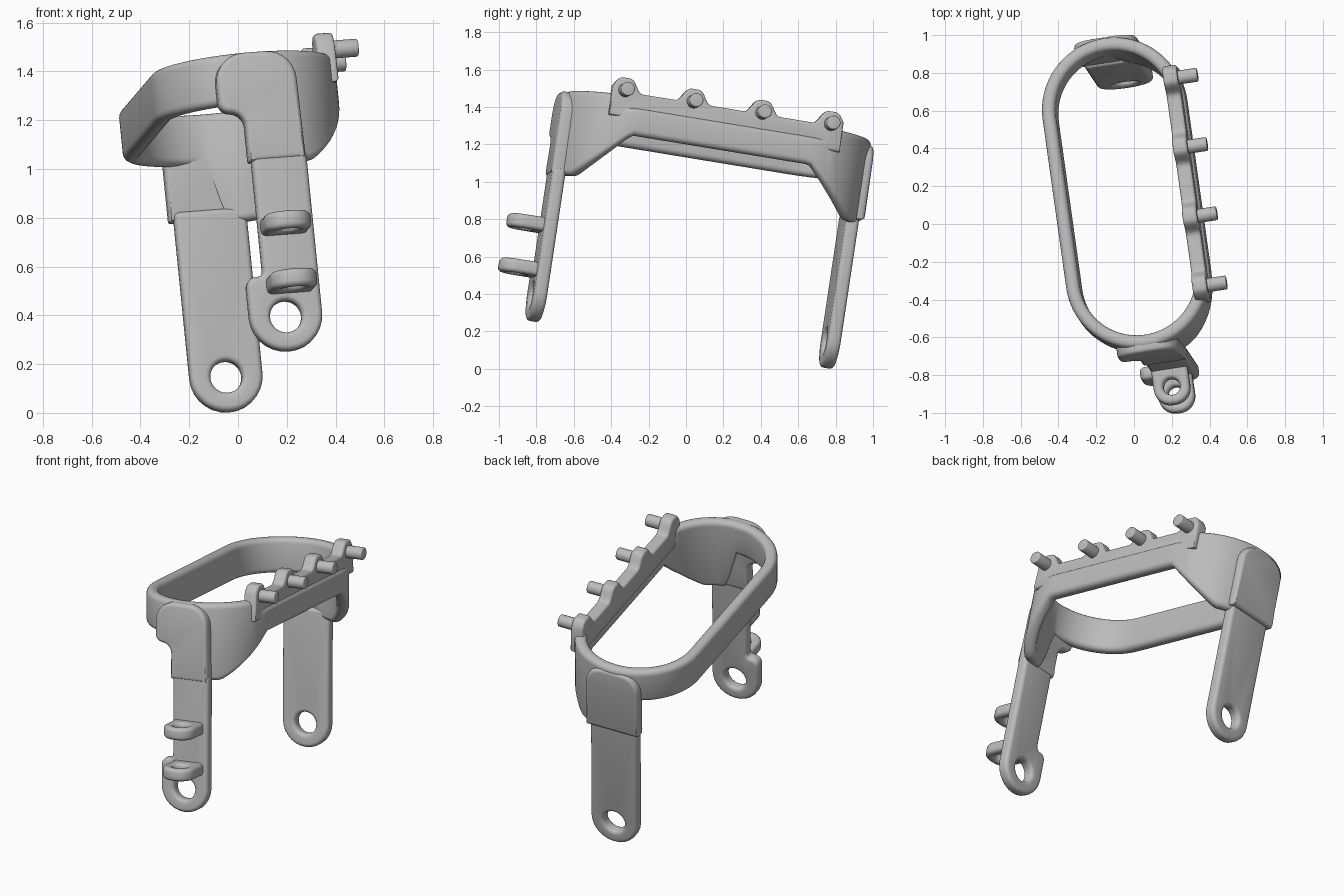
import bpy, bmesh, math
from mathutils import Vector, Matrix

cube = bpy.data.objects.get("Cube")
if cube:
    bpy.data.objects.remove(cube, do_unlink=True)

grey = bpy.data.materials.new("plain_grey")
grey.use_nodes = True
grey.diffuse_color = (0.5, 0.5, 0.5, 1)
grey.node_tree.nodes["Principled BSDF"].inputs["Base Color"].default_value = grey.diffuse_color

# Tilted frame shared by every part; its origin is near the middle of the ring's top
up = Vector((-0.1, 0.15, 1)).normalized()
along = Vector((-0.14, 1, -0.164)).normalized()
side = along.cross(up).normalized()
frame = Matrix((side, up.cross(side), up)).transposed().to_4x4()
frame.translation = (-0.045, 0.15, 1.353)

parts = []


def finish(name, bm):
    bmesh.ops.recalc_face_normals(bm, faces=bm.faces[:])
    mesh = bpy.data.meshes.new(name)
    bm.transform(frame)
    bm.to_mesh(mesh)
    bm.free()
    mesh.materials.append(grey)
    ob = bpy.data.objects.new(name, mesh)
    bpy.context.collection.objects.link(ob)
    parts.append(ob)


def rounded(corners, steps=7):
    """Closed outline from (u, v, radius) corners."""
    out = []
    count = len(corners)
    for i, (u, v, r) in enumerate(corners):
        p = Vector((u, v))
        a = (Vector(corners[i - 1][:2]) - p).normalized()
        b = (Vector(corners[(i + 1) % count][:2]) - p).normalized()
        half = a.angle(b) / 2
        centre = p + (a + b).normalized() * (r / math.sin(half))
        start = p + a * (r / math.tan(half)) - centre
        end = p + b * (r / math.tan(half)) - centre
        turn = math.atan2(start.x * end.y - start.y * end.x, start.dot(end))
        for k in range(steps + 1):
            out.append(centre + Matrix.Rotation(turn * k / steps, 2) @ start)
    return out


def circle(u, v, r, n=32):
    return [Vector((u + r * math.cos(math.tau * k / n), v + r * math.sin(math.tau * k / n)))
            for k in range(n)]


def inset(loop, d):
    """Move a loop inwards by d, or outwards when d is negative."""
    n = len(loop)
    area = sum(loop[i - 1].cross(loop[i]) for i in range(n))
    shift = d if area > 0 else -d
    out = []
    for i, p in enumerate(loop):
        t = (loop[(i + 1) % n] - loop[i - 1]).normalized()
        out.append(p + Vector((-t.y, t.x)) * shift)
    return out


def slab(name, outline, lo, hi, axis, hole=None, edge=0.022):
    """Plate with softened rims, extruded along one axis, with an optional hole."""
    place = {"x": lambda u, v, w: (w, u, v),
             "y": lambda u, v, w: (u, w, v),
             "z": lambda u, v, w: (u, v, w)}[axis]
    layers = [(lo + edge * (1 - math.cos(a)), edge * (1 - math.sin(a)))
              for a in (math.pi / 2 * k / 4 for k in range(5))]
    layers += [(hi + lo - w, d) for w, d in reversed(layers)]
    bm = bmesh.new()
    caps = ([], [])
    for loop, sign in ((outline, 1), (hole, -1)):
        if not loop:
            continue
        rings = [[bm.verts.new(place(p.x, p.y, w)) for p in inset(loop, d * sign)]
                 for w, d in layers]
        n = len(loop)
        for r, s in zip(rings, rings[1:]):
            for i in range(n):
                bm.faces.new((r[i - 1], r[i], s[i], s[i - 1]))
        for cap, r in zip(caps, (rings[0], rings[-1])):
            cap += [bm.edges.get((r[i - 1], r[i])) for i in range(n)]
    for cap in caps:
        bmesh.ops.triangle_fill(bm, edges=cap, use_beauty=True)
    finish(name, bm)


def clamp(t):
    return max(0, min(1, t))


# Oval ring: rounded section swept round, deeper towards the legs on one side
RADIUS, WALL = 0.382, 0.072
BACK, FRONT = 0.475, -0.438
stations = []
for turn, shift in ((0, BACK), (math.pi, FRONT)):
    for k in range(41):
        a = math.pi * k / 40 + turn
        stations.append((Vector((math.cos(a), math.sin(a))), shift))
bm = bmesh.new()
sections = []
for normal, shift in stations:
    x, y = normal.x * RADIUS, normal.y * RADIUS + shift
    past = max(y - 0.5, -0.475 - y)
    depth = 0.21 + 0.25 * clamp(past / 0.28) * clamp(x / 0.08)
    top = -0.06 if x > 0.3 and -0.57 < y < 0.57 else 0
    section = rounded([(0, top, 0.03), (0, -depth, 0.03),
                       (-WALL, -depth, 0.03), (-WALL, top, 0.03)], 4)
    sections.append([bm.verts.new((x + normal.x * s.x, y + normal.y * s.x, s.y)) for s in section])
for i, s in enumerate(sections):
    r = sections[i - 1]
    for j in range(len(s)):
        bm.faces.new((r[j - 1], r[j], s[j], s[j - 1]))
finish("oval_ring", bm)

# Rail with four raised ears, and a pin through each ear
ears = [-0.545 + 0.375 * k for k in range(4)]
first, last, steps = ears[0] - 0.068, ears[-1] + 0.068, 110
rail = []
for k in range(steps + 1):
    y = first + (last - first) * k / steps
    near = min(abs(y - e) for e in ears)
    rail.append(Vector((y, 0.015 + 0.075 * math.exp(-(near / 0.066) ** 4))))
rail += [Vector((last, -0.12)), Vector((first, -0.12))]
slab("ear_rail", rail, 0.29, 0.368, "x", edge=0.015)
for k, y in enumerate(ears):
    slab(f"pin_{k + 1}", circle(y, 0.022, 0.037, 24), 0.33, 0.47, "x", edge=0.008)

# Front leg: stepped pad, narrow strap with a wider eye at the foot
slab("front_pad", rounded([(-0.17, -0.005, 0.12), (0.16, -0.005, 0.12), (0.168, -0.46, 0.008),
                           (-0.07, -0.46, 0.008), (-0.07, -0.25, 0.06), (-0.17, -0.25, 0.045)]),
     -0.845, -0.762, "y")
slab("front_leg", rounded([(-0.057, -0.42, 0.025), (0.172, -0.42, 0.025), (0.172, -1.25, 0.149),
                           (-0.13, -1.25, 0.149), (-0.13, -0.935, 0.045), (-0.057, -0.935, 0.022)]),
     -0.84, -0.768, "y", circle(0.021, -1.108, 0.066))

# Two eyelets standing out from the front leg
for name, z, tip in (("upper_eyelet", -0.735, -1.028), ("lower_eyelet", -0.978, -1.036)):
    slab(name, rounded([(-0.05, -0.79, 0.024), (0.144, -0.79, 0.024),
                        (0.144, tip, 0.088), (-0.05, tip, 0.088)]),
         z - 0.037, z + 0.037, "z", circle(0.047, tip + 0.095, 0.044))

# Back leg: rounded pad and strap with an eye at the foot
slab("back_pad", rounded([(-0.172, -0.025, 0.11), (0.166, -0.025, 0.11),
                          (0.166, -0.438, 0.008), (-0.172, -0.438, 0.008)]),
     0.785, 0.864, "y")
slab("back_leg", rounded([(-0.153, -0.4, 0.025), (0.148, -0.4, 0.025),
                          (0.148, -1.24, 0.149), (-0.153, -1.24, 0.149)]),
     0.768, 0.84, "y", circle(-0.003, -1.096, 0.066))

# Smooth shading with the true corners kept sharp
bpy.ops.object.select_all(action="DESELECT")
for ob in parts:
    ob.select_set(True)
bpy.context.view_layer.objects.active = parts[0]
bpy.ops.object.shade_smooth_by_angle(angle=math.radians(40))
